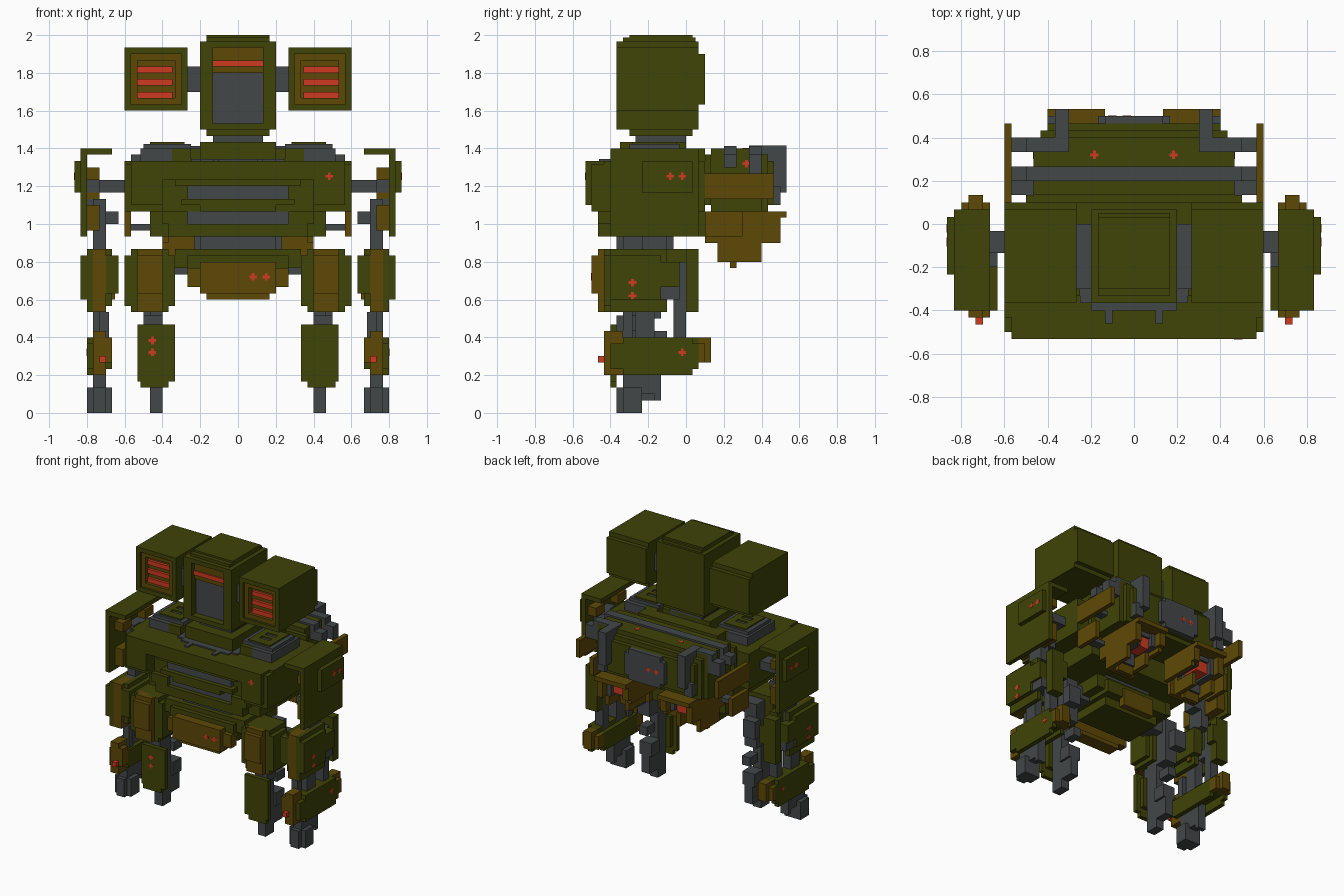
import bpy, bmesh
from mathutils import Vector

if "Cube" in bpy.data.objects:
    bpy.data.objects.remove(bpy.data.objects["Cube"], do_unlink=True)

U = 1 / 30  # block size: the machine is 60 blocks tall


def material(name, rgb):
    m = bpy.data.materials.new(name)
    m.use_nodes = True
    m.diffuse_color = (*rgb, 1)
    bsdf = m.node_tree.nodes["Principled BSDF"]
    bsdf.inputs["Base Color"].default_value = (*rgb, 1)
    bsdf.inputs["Roughness"].default_value = 0.9
    return m


GREEN = material("olive green", (0.050, 0.056, 0.002))
BROWN = material("ochre brown", (0.112, 0.066, 0.002))
GREY = material("steel grey", (0.056, 0.063, 0.064))
RED = material("signal red", (0.62, 0.042, 0.015))


def part(name, mat, boxes, mirror=False):
    """Boxes are (x0, x1, y0, y1, z0, z1) in blocks."""
    bm = bmesh.new()
    for x0, x1, y0, y1, z0, z1 in boxes:
        verts = bmesh.ops.create_cube(bm, size=1)["verts"]
        mid = Vector((x0 + x1, y0 + y1, z0 + z1)) / 2
        for v in verts:
            v.co = (mid + v.co * Vector((x1 - x0, y1 - y0, z1 - z0))) * U
    me = bpy.data.meshes.new(name)
    bm.to_mesh(me)
    bm.free()
    me.materials.append(mat)
    ob = bpy.data.objects.new(name, me)
    bpy.context.collection.objects.link(ob)
    if mirror:
        ob.modifiers.new("Mirror", "MIRROR").use_mirror_merge = False
    return ob


def ring(x0, x1, z0, z1, y0, y1, w=1):
    """Four bars framing an opening that faces front or back."""
    return [(x0, x0 + w, y0, y1, z0, z1), (x1 - w, x1, y0, y1, z0, z1),
            (x0 + w, x1 - w, y0, y1, z0, z0 + w), (x0 + w, x1 - w, y0, y1, z1 - w, z1)]


def lights(name, axis, spots, mirror=False):
    """Thin red plus marks lying across the given axis."""
    boxes = []
    for spot in spots:
        for long_axis in (a for a in range(3) if a != axis):
            half = [0.22] * 3
            half[long_axis] = 0.6
            half[axis] = 0.05
            boxes.append([c for a in range(3) for c in (spot[a] - half[a], spot[a] + half[a])])
    part(name, RED, boxes, mirror)


# Head
part("head_shell", GREEN, [(-6, 6, -9, 2, 45, 59), (-5, 5, -9, 1, 44, 60),
                           (-5, 5, -10, 1.5, 59, 59.6)]
     + [(-6, -4, -11, -9, 45, 59), (4, 6, -11, -9, 45, 59),
        (-4, 4, -11, -9, 45, 46), (-4, 4, -11, -9, 58, 59)])
part("head_screen", GREY, [(-4, 4, -9.4, -9, 46, 54)])
part("head_brow", BROWN, [(-4, 4, -10, -9, 54, 58)])
part("head_visor", RED, [(-4, 4, -10.25, -10, 55, 56)])
part("neck", GREY, [(-4, 4, -8, 0, 42, 44.5)])
part("neck_collar", GREEN, [(-6, 6, -10.5, 0, 40, 43), (-10, 10, 0, 3, 40, 42)])
part("collar_trim", GREY, [(-6, 6, -12, -10.5, 40, 40.3), (-7.5, -6, -11, 0, 40, 40.3),
                           (6, 7.5, -11, 0, 40, 40.3), (-4, -3, -13.8, -12, 40, 40.3),
                           (3, 4, -13.8, -12, 40, 40.3)])

# Missile pods on either side of the head
part("pod_arm", GREY, [(6, 8, -9, 0, 51, 55)], True)
part("pod_shell", GREEN, [(8, 18, -9, 2, 48, 58), (8, 18, 2, 3, 49, 57)]
     + ring(8, 18, 48, 58, -11, -9), True)
part("pod_frame", BROWN, ring(9, 17, 49, 57, -10.5, -9) + [(10, 16, -9.2, -9, 50, 56)], True)
part("pod_tubes", RED, [(10.4, 16, -9.8, -9.2, z, z + 1) for z in (50, 52, 54)], True)

# Torso with overhanging hood and recessed grilles
part("torso", GREEN, [(-18, 18, -13, 3, 32, 40), (-14, 14, -12, 3, 28, 32)])
part("hood", GREEN, [(-17, 17, -16, -13, 37, 40), (-18, 18, -15, -13, 37, 39.5),
                     (-10, 10, -15, -13, 36, 37)])
part("hood_cheek", GREEN, [(12, 17, -16, -13, 33, 37), (12, 18, -15, -13, 32, 37)], True)
part("grille_lips", GREEN, [(-9, 9, -15, -13, 33, 34), (-6, 6, -15, -13, 32, 33),
                            (-11, 11, -14, -12, 28, 30), (-12, -8, -14, -12, 30, 32),
                            (8, 12, -14, -12, 30, 32)])
part("upper_grille", GREY, [(-8, 8, -14, -13, 34, 36)])
part("lower_grille", GREY, [(-8, 8, -13, -12, 30, 32)])

# Raised deck vents with slotted caps
part("deck_vent", GREY, [(7.5, 15, -9, -1, 42, 42.7), (10.5, 15.5, -10, 0, 40, 42)], True)
part("deck_vent_base", GREEN, [(7.5, 10.5, -10, 0, 40, 42)], True)
part("deck_vent_cap", GREEN, [(8.5, 14, -8.5, -6.5, 42.7, 43), (8.5, 14, -5.5, -4.5, 42.7, 43),
                              (8.5, 14, -3.5, -1.5, 42.7, 43), (8.5, 10, -6.5, -3.5, 42.7, 43),
                              (12.5, 14, -6.5, -3.5, 42.7, 43)], True)

# Backpack
part("backpack", GREEN, [(-15, 15, 3, 4, 33, 41), (-14, 14, 4, 12, 32, 42),
                         (-13, 13, 12, 13, 32, 41), (-12, 12, 13, 14, 33, 40)])
part("backpack_panel", GREY, [(-5, 5, 14, 15, 34, 39), (-4, 4, 14, 15, 33, 40)])
part("backpack_crossbar", GREY, [(-15, 15, 6, 8, 42, 42.4)])
part("backpack_pipe", GREY, [(14, 17, 6, 8, 39, 41), (14, 15, 6, 8, 39, 42.2),
                             (14, 17, 10, 12, 38, 41), (9, 15, 10, 12, 40, 42.4),
                             (9, 11, 10, 16, 40, 42.5), (9, 11, 14, 16, 35, 41),
                             (10, 12, 13, 15, 33, 36)], True)
part("backpack_side_plate", BROWN, [(17, 18, 3, 14, 34, 38), (17, 18, 3, 9, 28, 32)], True)
part("side_plate_link", GREY, [(13, 17, 6, 8, 35, 36), (13, 17, 4, 6, 29, 30)], True)

# Thrusters hanging under the backpack
part("thruster_shell", BROWN, [(4, 5, 5, 14, 27, 32), (11, 12, 3, 15, 27, 32),
                               (5, 12, 5, 6, 24, 32), (4, 12, 5, 16, 31, 32),
                               (4, 5.5, 13, 15, 28, 31), (10.5, 12, 13, 15, 27, 31),
                               (6, 12, 6, 7, 24, 28), (6, 7, 6, 12, 24, 27),
                               (11, 12, 6, 12, 24, 27), (7, 11, 7, 8, 23, 25)], True)
part("thruster_lining", GREY, [(7, 11, 7, 8.5, 25, 31), (5, 6.5, 6, 13.5, 28, 31),
                               (9.5, 11, 8, 13.5, 27, 31), (6.5, 9.5, 8, 13, 30, 31)], True)
part("thruster_glow", RED, [(6.5, 9.5, 9, 12.5, 27.5, 30)], True)

# Waist and pelvis
part("waist", GREY, [(-6, 6, -11, -2, 24, 29), (-7, 7, -10, -3, 26, 28)])
part("pelvis", GREEN, [(-10, 10, -12, 0, 23, 26), (-8, 8, -13, 1, 22, 25),
                       (-7, 7, -10, -1, 20, 23)])
part("pelvis_plate", BROWN, [(-6, 6, -15, -12, 19, 24), (-8, 8, -14, -12, 20, 23),
                             (-5, 5, -14, -11, 18, 19), (-4, 4, 0, 1.5, 20, 24)])
part("hip_axle", GREY, [(7, 12, -9, -5, 22, 25)], True)

# Inner legs
part("thigh", GREEN, [(10, 18, -13, -8, 17, 25), (11, 17, -13, -7, 16, 26)], True)
part("thigh_plate", BROWN, [(12, 16, -15, -13, 19, 25), (12, 16, -14, -12, 16, 26)], True)
part("thigh_core", GREY, [(12, 15, -8, -4, 15, 25), (13, 16, -4, -2, 18, 22)], True)
part("shin_plate", GREEN, [(10, 16, -12, -11, 5, 14), (11, 15.5, -12, -11, 4, 14),
                           (11, 15, -11.5, -10, 6, 13)], True)
part("shin", GREY, [(12, 14, -10, -7, 0, 16), (12, 15, -11, -8, 13, 15.5),
                    (11.5, 14.5, -7, -4, 6, 9), (12, 14, -7, -4, 2, 7),
                    (12, 14, -6, -3, 11, 13)], True)

# Outer shoulders
part("shoulder_shield", GREEN, [(24, 25, -12, 2, 28, 42), (25, 26, -7, 1, 35, 40),
                                (20, 24, -12, 2, 41, 42)], True)
part("shoulder_axle", GREY, [(17, 24, -4, -1, 35, 37)], True)
part("shoulder_bracket", BROWN, [(22, 24, -10, -7, 37, 39), (22, 24, -2, 1, 37, 39),
                                 (22, 24, -10, 1, 29, 33), (22, 24, -6, 0, 34, 35)], True)
part("upper_arm", GREY, [(21, 23, -7, -3, 26, 34), (19, 21, -6, -3, 30, 32),
                         (22, 24, -6, -3, 33, 37)], True)

# Outer legs
part("forearm_shell", GREEN, [(23, 25, -12, -4, 18, 25), (23, 24, -12, -3, 16, 26),
                              (23, 25, -4, -1, 20, 24), (19, 21, -12, -3, 19, 25),
                              (20, 21, -11, -4, 17, 26), (20, 24, 0, 2, 20, 24),
                              (21, 24, 0, 2, 16, 26)], True)
part("forearm_core", BROWN, [(21, 23, -12, -8, 16, 26), (19.5, 21, -6, -5, 18, 23)], True)
part("forearm_struts", GREY, [(21, 23, -8, -5, 11, 26), (21, 23, -2, 0, 11, 24),
                              (20.5, 22, -10, -8.5, 11, 16), (21, 24.5, -4, -1, 18, 20)], True)
part("lower_guard", GREEN, [(23, 24, -12, 2, 7, 11), (20, 21, -11, 1, 7, 11),
                            (21, 23, -10, 2, 8, 12), (23, 24, -10, 1, 6, 12)], True)
part("lower_guard_ends", BROWN, [(21, 23, -13, -10, 6, 13), (20, 21, -13, -11, 8, 12),
                                 (21, 23, 2, 4, 8, 12), (20, 24, 1, 3, 8, 11)], True)
part("guard_lamp", RED, [(21, 22, -14, -13, 8, 9)], True)
part("ankle", GREY, [(21, 23, -10, -4, 3, 8), (21, 23, -5, -4, 2, 7)], True)
part("foot", GREY, [(20, 24, -10, -7, 0, 4), (21, 23, -11, -7, 0, 4)], True)

# Red marker lights
lights("hood_light", 1, [(14.5, -16, 37.6)])
lights("pelvis_lights", 1, [(2.4, -15, 21.6), (4.5, -15, 21.6)])
lights("shin_lights", 1, [(-13.6, -12, 11.5), (-13.6, -12, 9.6)])
lights("panel_lights", 1, [(-1, 15, 36.5), (-3, 15, 36.5)])
lights("backpack_lights", 2, [(5.5, 9.6, 42)], True)
lights("backpack_side_light", 0, [(14, 9.6, 39.6)], True)
lights("shield_lights", 0, [(26, -2.5, 37.6), (26, -0.6, 37.6)], True)
lights("forearm_lights", 0, [(25, -8.5, 20.7), (25, -8.5, 18.6)], True)
lights("guard_light", 0, [(24, -0.6, 9.6)], True)
